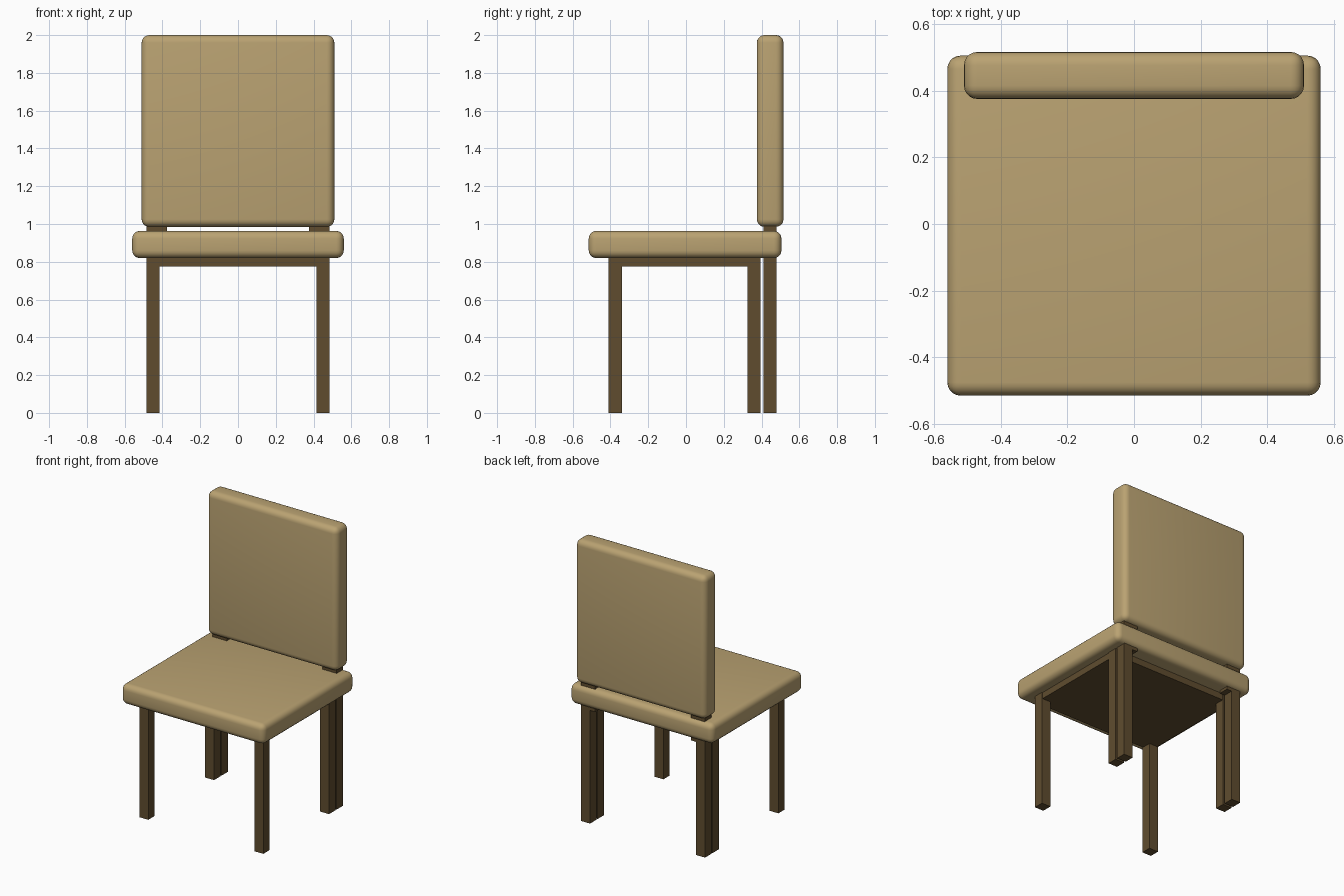
import bpy
import math

cube = bpy.data.objects.get("Cube")
if cube:
    bpy.data.objects.remove(cube, do_unlink=True)


def material(name, colour):
    mat = bpy.data.materials.new(name)
    mat.use_nodes = True
    mat.diffuse_color = colour
    mat.node_tree.nodes["Principled BSDF"].inputs["Base Color"].default_value = colour
    return mat


fabric = material("tan fabric", (0.49, 0.363, 0.168, 1))
wood = material("dark wood", (0.115, 0.073, 0.028, 1))


def box(name, xs, ys, zs, mat, radius=0):
    """Box from its extents on each axis, with optional rounded edges."""
    spans = (xs, ys, zs)
    bpy.ops.mesh.primitive_cube_add(size=1, location=[(a + b) / 2 for a, b in spans])
    obj = bpy.context.object
    obj.name = name
    obj.scale = [b - a for a, b in spans]
    bpy.ops.object.transform_apply(location=False, rotation=False, scale=True)
    obj.data.materials.append(mat)
    if radius:
        bevel = obj.modifiers.new("rounded edges", "BEVEL")
        bevel.width = radius
        bevel.segments = 5
        bpy.ops.object.modifier_apply(modifier=bevel.name)
        bpy.ops.object.shade_smooth_by_angle(angle=math.radians(35))
    return obj


# Cushions
box("seat_cushion", (-0.56, 0.56), (-0.515, 0.505), (0.82, 0.963), fabric, 0.04)
box("back_cushion", (-0.51, 0.51), (0.375, 0.516), (0.985, 2.0), fabric, 0.04)

# Frame under the seat
box("seat_frame", (-0.48, 0.48), (-0.405, 0.39), (0.775, 0.84), wood)

# Legs, back posts and the brackets that carry the back
for side, s in (("right", -1), ("left", 1)):
    outer = sorted((s * 0.415, s * 0.485))
    box(f"front_leg_{side}", outer, (-0.41, -0.34), (0, 0.85), wood)
    box(f"rear_leg_{side}", outer, (0.325, 0.395), (0, 0.85), wood)
    box(f"back_post_{side}", outer, (0.41, 0.48), (0, 0.9), wood)
    box(f"back_bracket_{side}", sorted((s * 0.375, s * 0.485)),
        (0.41, 0.48), (0.8, 1.03), wood)
